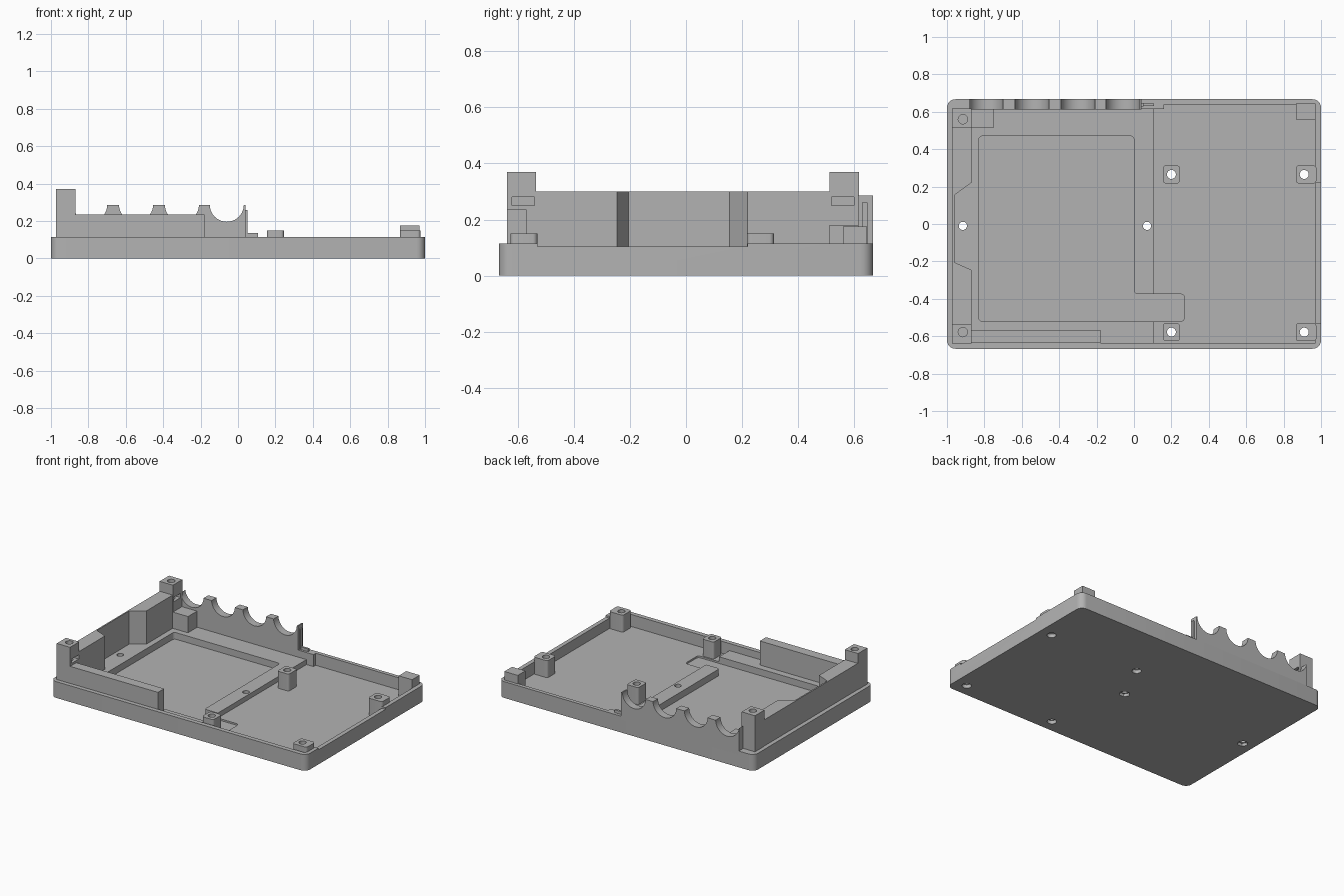
import bpy, bmesh, math

if "Cube" in bpy.data.objects:
    bpy.data.objects.remove(bpy.data.objects["Cube"], do_unlink=True)

grey = bpy.data.materials.new("plain grey")
grey.use_nodes = True
grey.diffuse_color = (0.45, 0.45, 0.45, 1)
grey.node_tree.nodes["Principled BSDF"].inputs["Base Color"].default_value = grey.diffuse_color
parts = []


def prism(name, pts, z0, z1, radius=0, keep=True):
    """Extrude an outline upward, optionally rounding its upright edges."""
    bm = bmesh.new()
    face = bm.faces.new([bm.verts.new((x, y, z0)) for x, y in pts])
    new = bmesh.ops.extrude_face_region(bm, geom=[face])["geom"]
    for v in new:
        if isinstance(v, bmesh.types.BMVert):
            v.co.z = z1
    if radius:
        upright = [e for e in bm.edges if abs(e.verts[0].co.z - e.verts[1].co.z) > 1e-4]
        bmesh.ops.bevel(bm, geom=upright, offset=radius, segments=6,
                        profile=0.5, affect='EDGES')
    bmesh.ops.recalc_face_normals(bm, faces=bm.faces)
    mesh = bpy.data.meshes.new(name)
    bm.to_mesh(mesh)
    bm.free()
    mesh.materials.append(grey)
    obj = bpy.data.objects.new(name, mesh)
    bpy.context.scene.collection.objects.link(obj)
    if keep:
        parts.append(obj)
    return obj


def box(name, x0, x1, y0, y1, z0, z1, radius=0, keep=True):
    return prism(name, [(x0, y0), (x1, y0), (x1, y1), (x0, y1)], z0, z1, radius, keep)


def disc(x, y, r, z0, z1, sides=24):
    """Upright cylinder used as a cutter."""
    pts = [(x + r * math.cos(math.tau * i / sides), y + r * math.sin(math.tau * i / sides))
           for i in range(sides)]
    return prism("cutter", pts, z0, z1, keep=False)


def cut(obj, cutter):
    """Subtract the cutter, then discard it."""
    mod = obj.modifiers.new("cut", 'BOOLEAN')
    mod.operation = 'DIFFERENCE'
    mod.solver = 'EXACT'
    mod.object = cutter
    bpy.context.view_layer.objects.active = obj
    bpy.ops.object.modifier_apply(modifier=mod.name)
    bpy.data.objects.remove(cutter, do_unlink=True)


RIM, FLOOR, SHELF = 0.115, 0.03, 0.065

# Tray shell with the low floor, raised shelf and shallow pocket
tray = box("tray", -1, 1, -0.667, 0.667, 0, RIM, 0.045)
cut(tray, prism("cutter", [(0.105, -0.635), (0.97, -0.635), (0.97, 0.64), (0.16, 0.64),
                           (0.16, 0.615), (0.105, 0.615)], FLOOR, 0.3, keep=False))
cut(tray, box("cutter", -0.97, 0.13, -0.635, 0.615, SHELF, 0.3, keep=False))
cut(tray, prism("cutter", [(-0.83, -0.52), (0.27, -0.52), (0.27, -0.375), (0, -0.375),
                           (0, 0.47), (-0.83, 0.47)], 0.018, 0.3, 0.02, keep=False))
cut(tray, box("cutter", 0.95, 1.1, -0.53, 0.22, 0.103, 0.3, keep=False))

# Through holes in the shelf, with hexagonal recesses underneath
for x in (-0.915, 0.07):
    cut(tray, disc(x, -0.01, 0.022, -0.1, 0.2))
    cut(tray, disc(x, -0.01, 0.035, -0.1, 0.02, 6))

# Drilled mounting bosses on the low floor
bosses = [("inner_back_boss", 0.155, 0.245, 0.2, 0.265),
          ("inner_front_boss", 0.155, 0.245, 0.2, -0.578),
          ("side_boss", 0.865, 0.975, 0.91, 0.265),
          ("front_corner_boss", 0.865, 0.975, 0.91, -0.578)]
for name, x0, x1, cx, cy in bosses:
    boss = box(name, x0, x1, cy - 0.048, cy + 0.048, 0.025, 0.15, 0.016)
    cut(boss, disc(cx, cy, 0.024, -0.1, 0.3))
    cut(tray, disc(cx, cy, 0.03, -0.1, 0.2))

# Solid rest in the back corner
box("back_corner_block", 0.865, 0.97, 0.56, 0.645, 0.025, 0.175)

# Tall corner posts with a screw hole and a nut slot
for name, y0, y1, hole in (("front_post", -0.638, -0.535, -0.578),
                           ("back_post", 0.512, 0.617, 0.56)):
    post = box(name, -0.972, -0.868, y0, y1, 0.05, 0.37)
    cut(post, disc(-0.915, hole, 0.025, 0.2, 0.5))
    cut(post, box("cutter", -0.95, -0.8, hole - 0.042, hole + 0.038, 0.25, 0.28, keep=False))

# Side wall, thinned by a slanted recess
prism("side_wall", [(-0.97, -0.54), (-0.87, -0.54), (-0.87, -0.245), (-0.96, -0.205),
                    (-0.96, 0.155), (-0.87, 0.22), (-0.87, 0.515), (-0.97, 0.515)], 0.05, 0.30)

# Front wall and the ledge beside the back post
box("front_wall", -0.875, -0.18, -0.637, -0.568, 0.05, 0.235)
box("back_ledge", -0.875, -0.75, 0.512, 0.62, 0.05, 0.18)

# Back wall with four round port cutouts
back = box("port_wall", -0.88, 0.04, 0.613, 0.667, 0.09, 0.285)
for x in (-0.79, -0.545, -0.30, -0.06):
    port = disc(0, 0, 0.091, -0.1, 0.1, 40)
    port.rotation_euler = (math.pi / 2, 0, 0)
    port.location = (x, 0.64, 0.287)
    cut(back, port)

# Fin and low tab at the end of the port wall
box("wall_fin", 0.03, 0.05, 0.628, 0.647, 0.1, 0.26)
box("wall_tab", 0.03, 0.107, 0.63, 0.645, 0.1, 0.135)

# Smooth curved surfaces while keeping edges crisp
bpy.ops.object.select_all(action='DESELECT')
for obj in parts:
    obj.select_set(True)
bpy.context.view_layer.objects.active = tray
bpy.ops.object.shade_smooth_by_angle(angle=math.radians(30))
